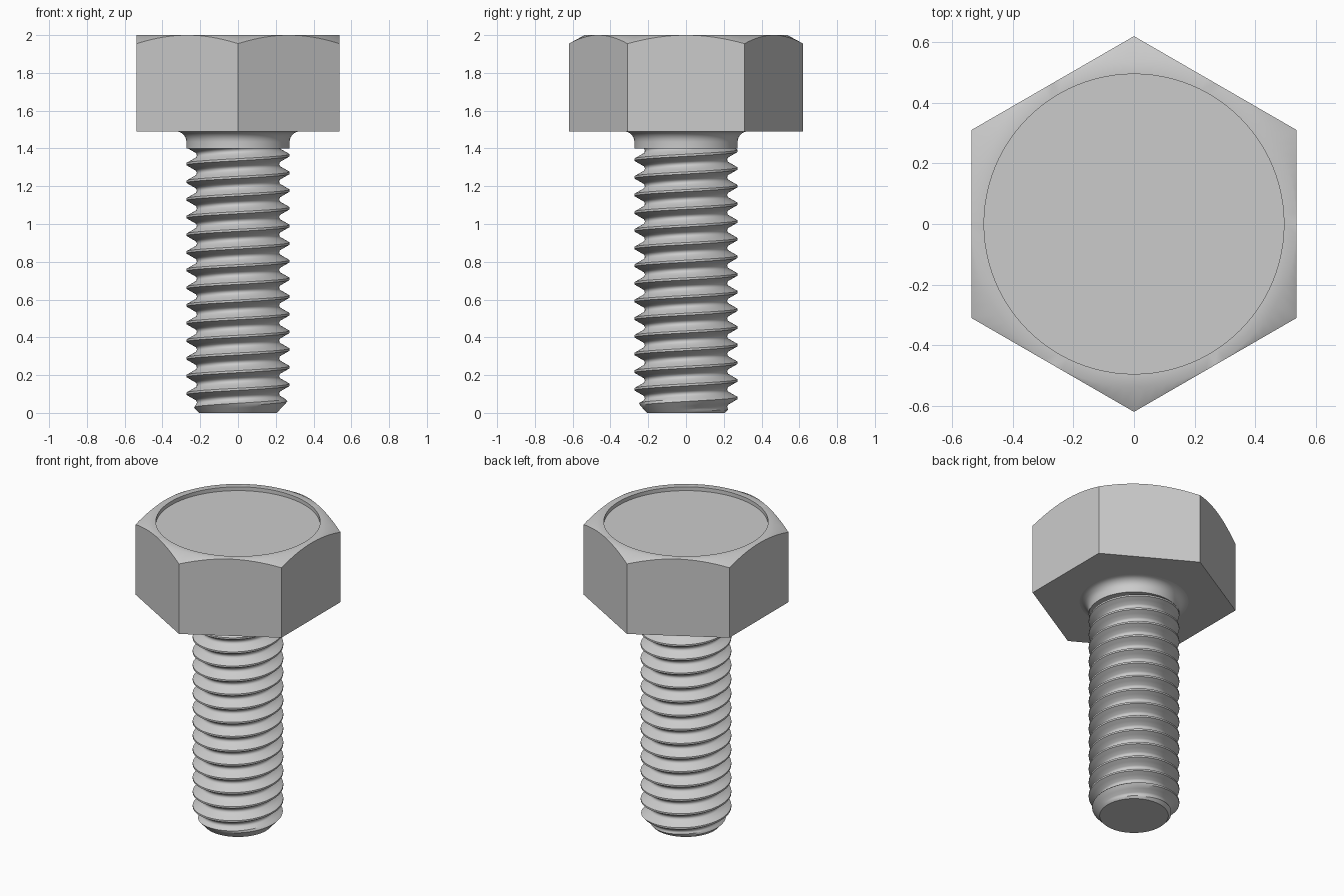
import bpy, bmesh, math

cube = bpy.data.objects.get("Cube")
if cube:
    bpy.data.objects.remove(cube, do_unlink=True)

steel = bpy.data.materials.new("grey steel")
steel.use_nodes = True
GREY = (0.6, 0.6, 0.6, 1)
steel.diffuse_color = GREY
steel.node_tree.nodes["Principled BSDF"].inputs["Base Color"].default_value = GREY

PITCH, MAJOR, MINOR = 0.0935, 0.273, 0.218
THREAD_TOP, HEAD_BOTTOM, HEAD_TOP = 1.40, 1.49, 2.0
APOTHEM = 0.537


def skin(name, rows):
    """Join rows of points into a closed skin, capped at both ends."""
    bm = bmesh.new()
    rings = [[bm.verts.new(p) for p in row] for row in rows]
    for low, high in zip(rings, rings[1:]):
        for i in range(len(low) - 1):
            bm.faces.new((low[i], low[i + 1], high[i + 1], high[i]))
    for ring in (rings[0], rings[-1]):
        bm.faces.new(ring[:-1])
    bmesh.ops.remove_doubles(bm, verts=bm.verts, dist=1e-5)
    bmesh.ops.recalc_face_normals(bm, faces=bm.faces)
    mesh = bpy.data.meshes.new(name)
    bm.to_mesh(mesh)
    bm.free()
    mesh.materials.append(steel)
    obj = bpy.data.objects.new(name, mesh)
    bpy.context.collection.objects.link(obj)
    bpy.ops.object.select_all(action="DESELECT")
    obj.select_set(True)
    bpy.context.view_layer.objects.active = obj
    bpy.ops.object.shade_smooth_by_angle(angle=math.radians(32))
    return obj


def polar(r, angle, z):
    return (r * math.cos(angle), r * math.sin(angle), z)


def turn(count):
    return [2 * math.pi * i / count for i in range(count + 1)]


def thread_radius(angle, z):
    """Trapezoid thread with a rounded root and a chamfered tip."""
    u = (z - 0.055) / PITCH - angle / (2 * math.pi)
    off = abs(u - round(u))
    if off > 0.36:
        r = MINOR + 0.006 * ((0.5 - off) / 0.14) ** 2
    else:
        r = MINOR + 0.006 + (MAJOR - MINOR - 0.006) * min(1, (0.36 - off) / 0.3)
    return min(r, 0.207 + 0.9 * z)


# Threaded shank: rows follow the right-handed helix
angles = turn(72)
stations = (-0.06, 0.06, 0.21, 0.36, 0.43, 0.5, 0.57, 0.64, 0.79)
rows = []
for lap in range(-2, 17):
    for s in stations:
        row = []
        for a in angles:
            z = 0.055 + PITCH * (lap + s + a / (2 * math.pi))
            z = min(max(z, 0), THREAD_TOP)
            row.append(polar(thread_radius(a, z), a, z))
        rows.append(row)

# Plain neck and fillet under the head
rows.append([polar(MAJOR, a, THREAD_TOP) for a in angles])
FILLET = 0.055
for i in range(7):
    t = math.pi / 2 * i / 6
    r = MAJOR + FILLET * (1 - math.cos(t))
    z = HEAD_BOTTOM - FILLET * (1 - math.sin(t))
    rows.append([polar(r, a, z) for a in angles])
skin("threaded_shank", rows)

# Hexagonal head with conical chamfer and shallow round recess
angles = turn(96)
sixth = math.pi / 3


def hex_radius(a):
    return APOTHEM / math.cos(a - sixth * round(a / sixth))


def chamfer_z(a):
    return HEAD_TOP - 0.542 * (hex_radius(a) - APOTHEM)


head_rows = [[polar(hex_radius(a), a, HEAD_BOTTOM) for a in angles],
             [polar(hex_radius(a), a, chamfer_z(a)) for a in angles]]
for r, z in ((APOTHEM, HEAD_TOP), (0.495, HEAD_TOP), (0.495, HEAD_TOP - 0.025)):
    head_rows.append([polar(r, a, z) for a in angles])
skin("hex_head", head_rows)
